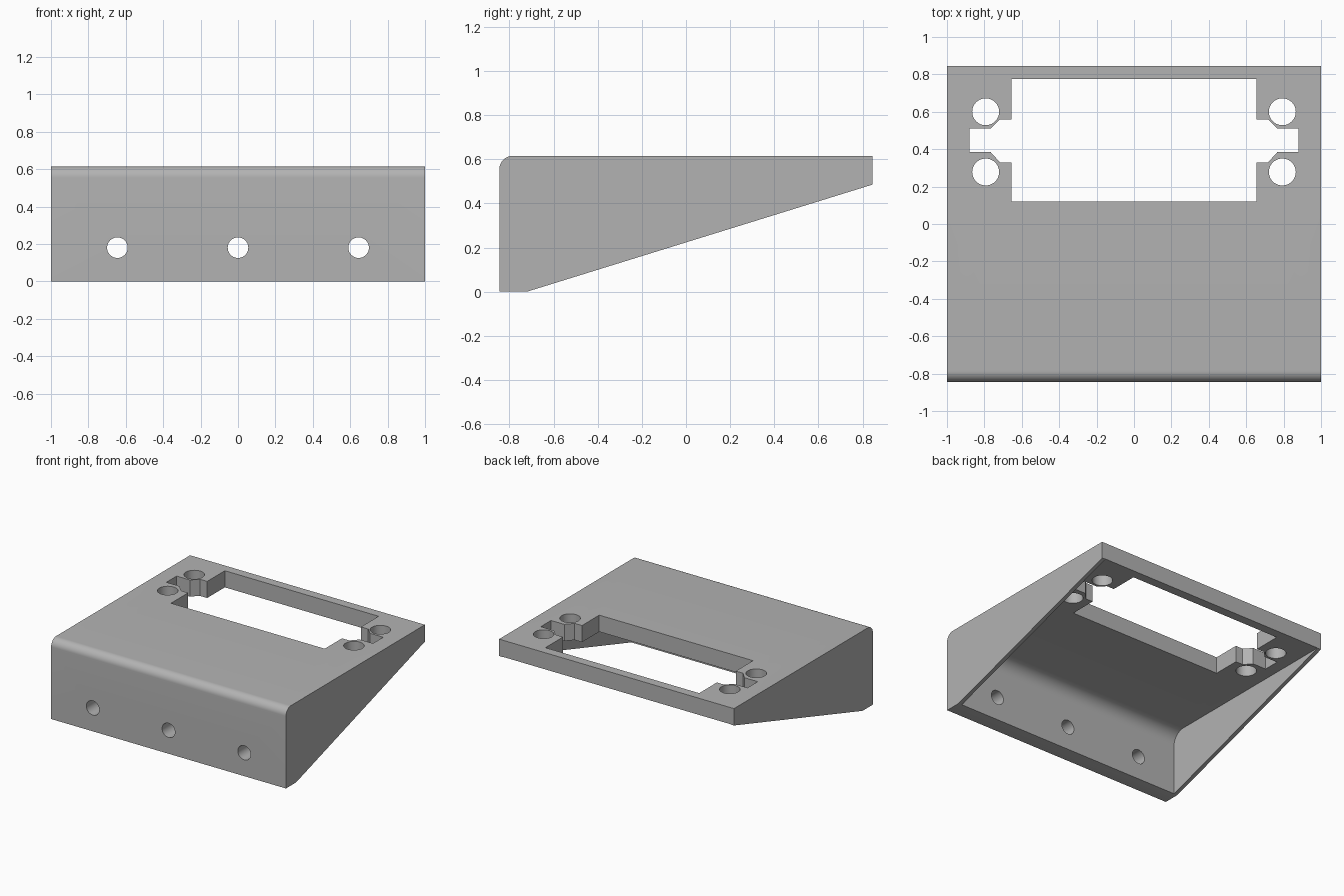
import bpy, bmesh, math
from mathutils import Vector

cube = bpy.data.objects.get("Cube")
if cube:
    bpy.data.objects.remove(cube, do_unlink=True)

# Main dimensions
HALF_W, HALF_D, HEIGHT = 1.0, 0.845, 0.615
PLATE, GUSSET = 0.125, 0.03
UNDERSIDE = HEIGHT - 0.13
INNER_Y = -HALF_D + PLATE

grey = bpy.data.materials.new("plain grey")
grey.use_nodes = True
colour = (0.45, 0.45, 0.45, 1)
grey.diffuse_color = colour
grey.node_tree.nodes["Principled BSDF"].inputs["Base Color"].default_value = colour


def arc(cx, cy, r, start, end, steps):
    """Points along a circular arc, angles in degrees."""
    angles = [math.radians(start + (end - start) * i / steps) for i in range(steps + 1)]
    return [(cx + r * math.cos(a), cy + r * math.sin(a)) for a in angles]


def prism(name, outline, axis, low, high):
    """Extrude a 2D outline along the x, y or z axis."""
    place = {"x": lambda a, b, t: (t, a, b),
             "y": lambda a, b, t: (a, t, b),
             "z": lambda a, b, t: (a, b, t)}[axis]
    bm = bmesh.new()
    face = bm.faces.new([bm.verts.new(place(a, b, low)) for a, b in outline])
    sweep = Vector(place(0, 0, high - low))
    new = bmesh.ops.extrude_face_region(bm, geom=[face])["geom"]
    bmesh.ops.translate(bm, vec=sweep, verts=[v for v in new if isinstance(v, bmesh.types.BMVert)])
    bmesh.ops.recalc_face_normals(bm, faces=bm.faces)
    mesh = bpy.data.meshes.new(name)
    bm.to_mesh(mesh)
    bm.free()
    mesh.materials.append(grey)
    obj = bpy.data.objects.new(name, mesh)
    bpy.context.collection.objects.link(obj)
    return obj


def cut(target, cutter):
    """Subtract a cutter from the target, then discard it."""
    cutter.hide_render = True
    mod = target.modifiers.new("cut", "BOOLEAN")
    mod.operation, mod.solver, mod.object = "DIFFERENCE", "EXACT", cutter
    bpy.context.view_layer.objects.active = target
    bpy.ops.object.modifier_apply(modifier=mod.name)
    bpy.data.objects.remove(cutter, do_unlink=True)


# Wedge body with a rounded front top edge
R = 0.06
body = [(-HALF_D, 0), (INNER_Y, 0), (HALF_D, UNDERSIDE), (HALF_D, HEIGHT)]
body += arc(-HALF_D + R, HEIGHT - R, R, 90, 180, 12)
bracket = prism("mounting_bracket", body, "x", -HALF_W, HALF_W)

# Hollow underneath, leaving thin side gussets and an inner fillet
R = 0.1
top = UNDERSIDE + 0.002
hollow = [(INNER_Y, -0.2)] + arc(INNER_Y + R, top - R, R, 180, 90, 12) + [(1, top), (1, -0.2)]
cut(bracket, prism("hollow", hollow, "x", GUSSET - HALF_W, HALF_W - GUSSET))

# Stepped opening in the top plate: right edge, then mirrored to the left
right_edge = [(0.655, 0.12), (0.655, 0.33), (0.717, 0.33), (0.767, 0.385), (0.88, 0.385),
              (0.88, 0.51), (0.767, 0.51), (0.717, 0.56), (0.655, 0.56), (0.655, 0.775)]
opening = right_edge + [(-x, y) for x, y in reversed(right_edge)]
cut(bracket, prism("opening", opening, "z", 0.42, 0.8))

# Four screw holes beside the opening
for x in (-0.793, 0.793):
    for y in (0.278, 0.6):
        hole = arc(x, y, 0.072, 0, 360, 40)[:-1]
        cut(bracket, prism("screw_hole", hole, "z", 0.42, 0.8))

# Three fixing holes through the front plate
for x in (-0.645, 0, 0.645):
    hole = arc(x, 0.18, 0.055, 0, 360, 40)[:-1]
    cut(bracket, prism("fixing_hole", hole, "y", -1, INNER_Y + 0.1))

# Smooth the rounds, keep the edges crisp
bpy.ops.object.select_all(action="DESELECT")
bracket.select_set(True)
bpy.context.view_layer.objects.active = bracket
bpy.ops.object.shade_smooth_by_angle(angle=math.radians(30))
